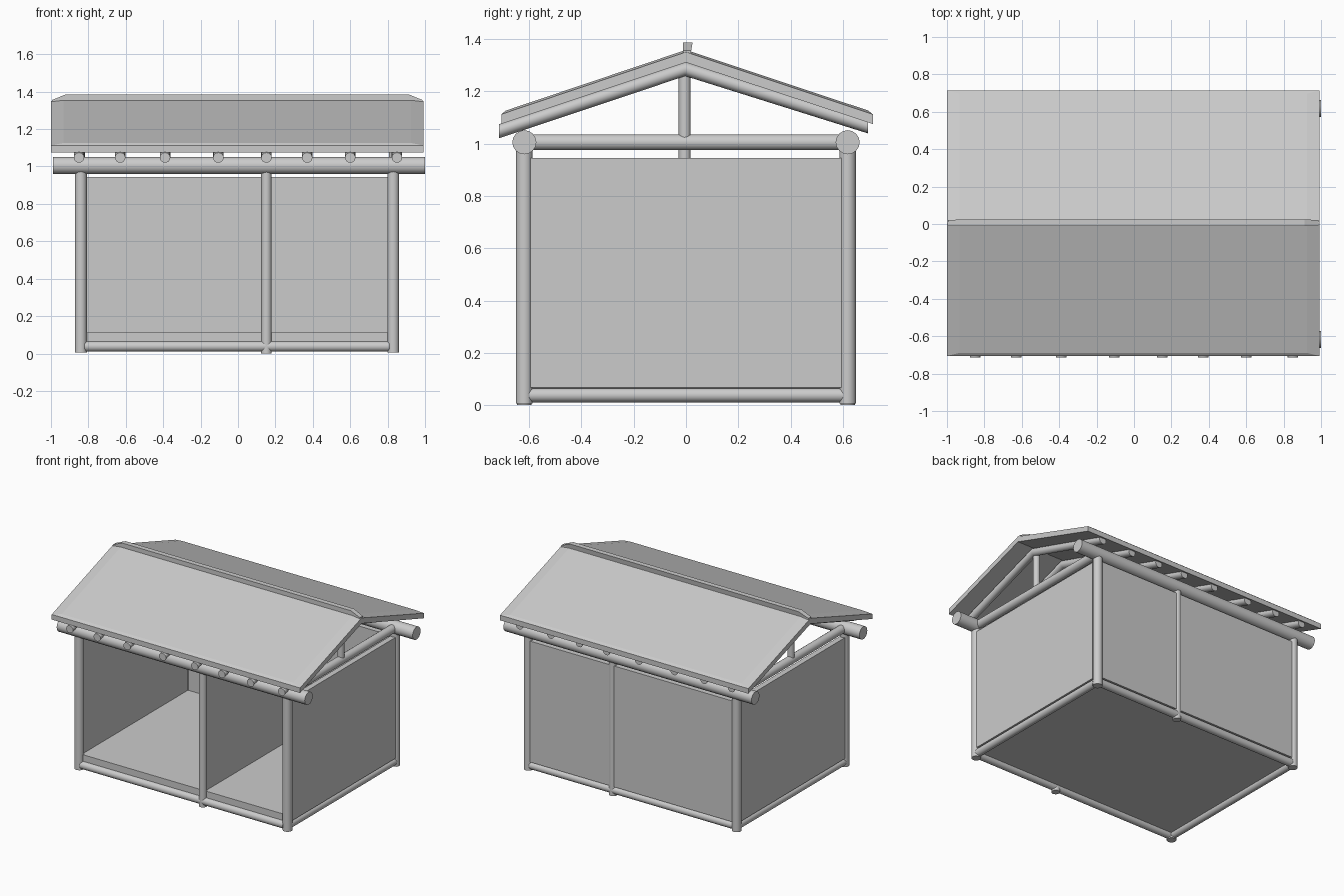
import bpy, bmesh, math
from mathutils import Vector

if "Cube" in bpy.data.objects:
    bpy.data.objects.remove(bpy.data.objects["Cube"])


def finish(bm, name, smooth=False):
    bmesh.ops.recalc_face_normals(bm, faces=bm.faces)
    me = bpy.data.meshes.new(name)
    bm.to_mesh(me)
    bm.free()
    ob = bpy.data.objects.new(name, me)
    bpy.context.collection.objects.link(ob)
    if smooth:
        bpy.ops.object.select_all(action='DESELECT')
        ob.select_set(True)
        bpy.context.view_layer.objects.active = ob
        bpy.ops.object.shade_smooth_by_angle(angle=math.radians(40))
    return ob


def skin(bm, rings):
    """Join equal-sized rings into a closed tube."""
    vs = [[bm.verts.new(p) for p in r] for r in rings]
    n = len(vs[0])
    for a, b in zip(vs, vs[1:]):
        for i in range(n):
            j = (i + 1) % n
            bm.faces.new((a[i], a[j], b[j], b[i]))
    bm.faces.new(vs[0])
    bm.faces.new(vs[-1])


def log(name, a, b, r):
    a, b = Vector(a), Vector(b)
    q = (b - a).to_track_quat('Z', 'Y')
    ring = [q @ Vector((r * math.cos(t), r * math.sin(t), 0))
            for t in (2 * math.pi * i / 16 for i in range(16))]
    bm = bmesh.new()
    skin(bm, [[a + v for v in ring], [b + v for v in ring]])
    return finish(bm, name, True)


def box(name, x0, x1, y0, y1, z0, z1):
    bm = bmesh.new()
    skin(bm, [[(x0, y0, z), (x1, y0, z), (x1, y1, z), (x0, y1, z)] for z in (z0, z1)])
    return finish(bm, name)


XL, XM, XR, Y = -0.84, 0.152, 0.83, 0.618

# Posts, long beams and bottom logs on front and back
for side, s in (("front", -1), ("back", 1)):
    y = s * Y
    for tag, x, r in (("left", XL, 0.032), ("middle", XM, 0.028), ("right", XR, 0.032)):
        log(f"{side}_{tag}_post", (x, y, 0 if tag == "middle" else 0.006), (x, y, 1.0), r)
    log(f"{side}_top_beam", (-0.99, y, 1.005), (1.0, y, 1.005), 0.046)
    log(f"{side}_bottom_log", (XL + 0.02, y, 0.038), (XR - 0.02, y, 0.038), 0.028)

# Cross logs at the gable ends
for tag, x in (("left", XL), ("right", XR)):
    log(f"{tag}_bottom_log", (x, -0.6, 0.038), (x, 0.6, 0.038), 0.027)

# Tie beams and king posts of the three trusses
for tag, x, low in (("left", XL, 1.0), ("middle", XM, 0.93), ("right", XR, 1.0)):
    log(f"{tag}_tie_beam", (x, -Y, 1.005), (x, Y, 1.005), 0.03)
    log(f"{tag}_king_post", (x, -0.005, low), (x, -0.005, 1.28), 0.023)

# Floor and wall panels; the front stays open
box("floor", XL, XR, -0.62, 0.62, 0.04, 0.113)
box("left_wall", XL - 0.02, XL + 0.02, -0.6, 0.6, 0.068, 0.945)
box("right_wall", XR - 0.02, XR + 0.02, -0.6, 0.6, 0.068, 0.945)
box("partition_wall", XM - 0.02, XM + 0.02, -0.6, 0.6, 0.1, 0.945)
box("back_left_wall", XL + 0.02, XM - 0.02, Y - 0.02, Y + 0.02, 0.068, 0.945)
box("back_right_wall", XM + 0.02, XR - 0.02, Y - 0.02, Y + 0.02, 0.068, 0.945)

# Rafters: one bent log each, ends cut upright
for k, x in enumerate((-0.85, -0.63, -0.39, -0.105, 0.152, 0.37, 0.6, 0.85)):
    bm = bmesh.new()
    skin(bm, [[(x + 0.028 * math.cos(t), y, z + 0.027 * math.sin(t))
               for t in (2 * math.pi * i / 16 for i in range(16))]
              for y, z in ((-0.715, 1.047), (-0.003, 1.285), (0.695, 1.066))])
    finish(bm, f"rafter_{k + 1}", True)

# Roof slabs with a slightly raised, inset top
for tag, ye in (("front", -0.706), ("back", 0.714)):
    def ring(inset, zl, zr):
        d = math.copysign(inset, ye)
        a, b = -1 + 4 * inset, 0.992 - 4 * inset
        return [(a, ye - d, zl), (b, ye - d, zl), (b, 0, zr), (a, 0, zr)]
    bm = bmesh.new()
    skin(bm, [ring(0, 1.075, 1.31), ring(0, 1.112, 1.35), ring(0.017, 1.126, 1.358)])
    finish(bm, f"{tag}_roof")

# Ridge board with tapered ends
bm = bmesh.new()
skin(bm, [[(a, y0, z), (b, y0, z), (b, y1, z), (a, y1, z)]
          for a, b, y0, y1, z in ((-0.995, 0.987, -0.012, 0.02, 1.33),
                                  (-0.995, 0.987, -0.012, 0.02, 1.355),
                                  (-0.92, 0.912, -0.012, 0.025, 1.386))])
finish(bm, "ridge_board")
